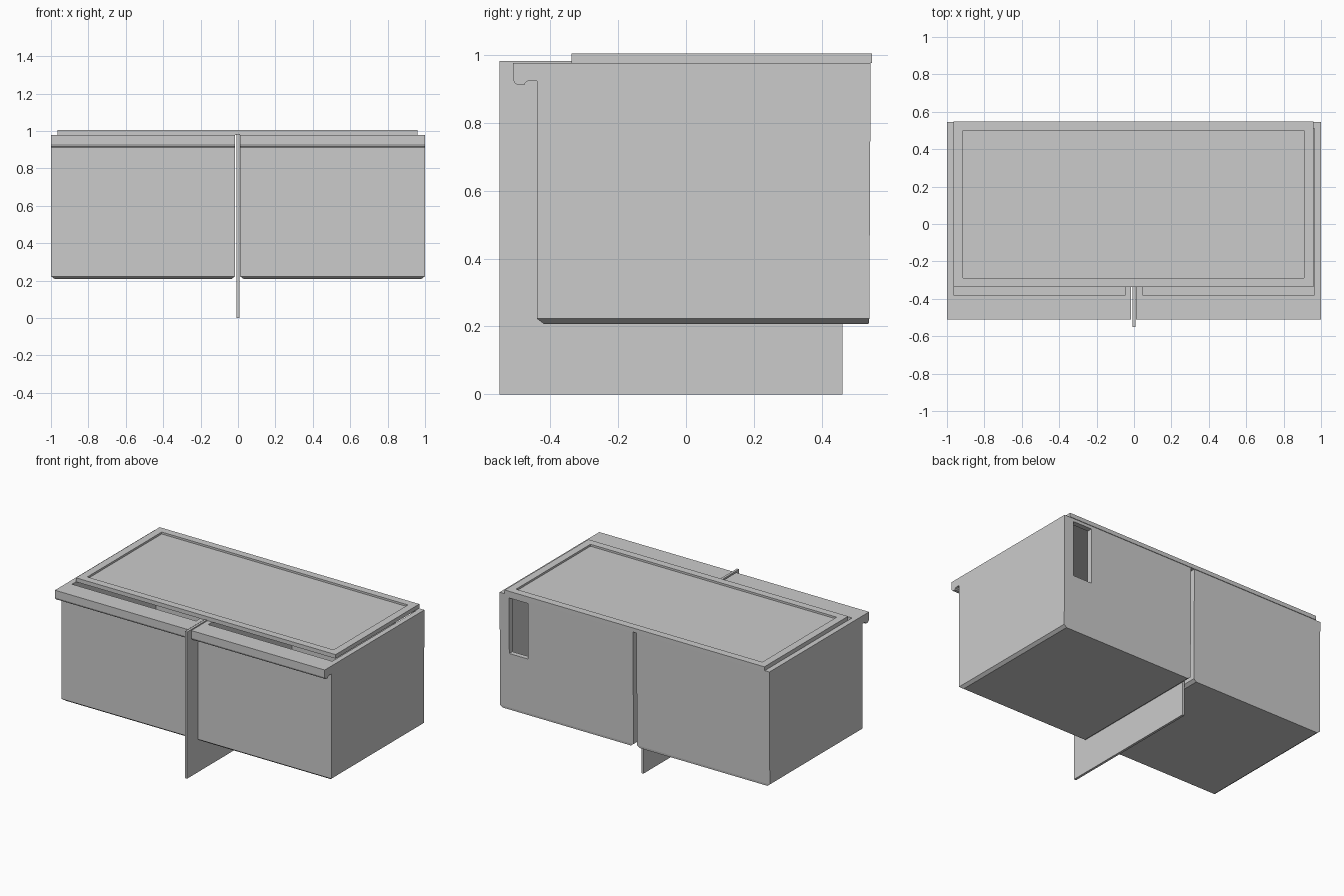
import bpy, bmesh

if "Cube" in bpy.data.objects:
    bpy.data.objects.remove(bpy.data.objects["Cube"])


def finish(name, bm):
    bmesh.ops.recalc_face_normals(bm, faces=bm.faces)
    mesh = bpy.data.meshes.new(name)
    bm.to_mesh(mesh)
    bm.free()
    ob = bpy.data.objects.new(name, mesh)
    bpy.context.collection.objects.link(ob)
    return ob


def loft(name, rings):
    """Join a chain of rectangles (x0, x1, y0, y1, z) and cap both ends."""
    bm = bmesh.new()
    loops = [[bm.verts.new(p) for p in ((x0, y0, z), (x1, y0, z), (x1, y1, z), (x0, y1, z))]
             for x0, x1, y0, y1, z in rings]
    for a, b in zip(loops, loops[1:]):
        for i in range(4):
            j = (i + 1) % 4
            bm.faces.new((a[i], a[j], b[j], b[i]))
    bm.faces.new(loops[0])
    bm.faces.new(loops[-1])
    return finish(name, bm)


def extrude_x(name, profile, x0, x1):
    """Extrude a (y, z) profile along x."""
    bm = bmesh.new()
    face = bm.faces.new([bm.verts.new((x0, y, z)) for y, z in profile])
    new = bmesh.ops.extrude_face_region(bm, geom=[face])["geom"]
    bmesh.ops.translate(bm, vec=(x1 - x0, 0, 0),
                        verts=[v for v in new if isinstance(v, bmesh.types.BMVert)])
    return finish(name, bm)


RIM = 0.978
HOOK = [(-0.44, RIM), (-0.51, RIM), (-0.51, 0.929), (-0.506, 0.919), (-0.497, 0.912),
        (-0.477, 0.912), (-0.474, 0.92), (-0.466, 0.925), (-0.44, 0.925)]

# Two hollow bins with chamfered bottoms and a hooked front lip
bins = {}
for side, x0, x1, in0, in1 in (("left", -1, -0.015, -0.965, -0.045),
                               ("right", 0.011, 1, 0.045, 0.965)):
    bins[side] = loft(side + "_bin", [
        (x0 + 0.02, x1 - 0.02, -0.42, 0.539, 0.208),
        (x0, x1, -0.44, 0.541, 0.223),
        (x0, x1, -0.44, 0.545, RIM),
        (in0, in1, -0.38, 0.51, RIM),
        (in0, in1, -0.38, 0.51, 0.24)])
    extrude_x(side + "_front_lip", HOOK, x0, x1)

# Opening in the back wall of the right bin
cutter = loft("back_opening_cutter", [(0.79, 0.93, 0.45, 0.65, 0.585),
                                      (0.79, 0.93, 0.45, 0.65, 0.958)])
cutter.hide_render = True
cut = bins["right"].modifiers.new("back_opening", "BOOLEAN")
cut.operation = "DIFFERENCE"
cut.solver = "EXACT"
cut.object = cutter
bpy.context.view_layer.objects.active = bins["right"]
bpy.ops.object.modifier_apply(modifier=cut.name)
bpy.data.objects.remove(cutter)

# Thin upright board between the bins
loft("center_divider", [(-0.008, 0.008, -0.55, 0.462, 0.0),
                        (-0.008, 0.008, -0.55, 0.462, 0.983)])

# Lid frame with a slightly sunken panel
loft("lid", [(-0.965, 0.96, -0.338, 0.549, RIM),
             (-0.965, 0.96, -0.338, 0.549, 1.005),
             (-0.915, 0.91, -0.288, 0.499, 1.005),
             (-0.915, 0.91, -0.288, 0.499, 0.992)])
